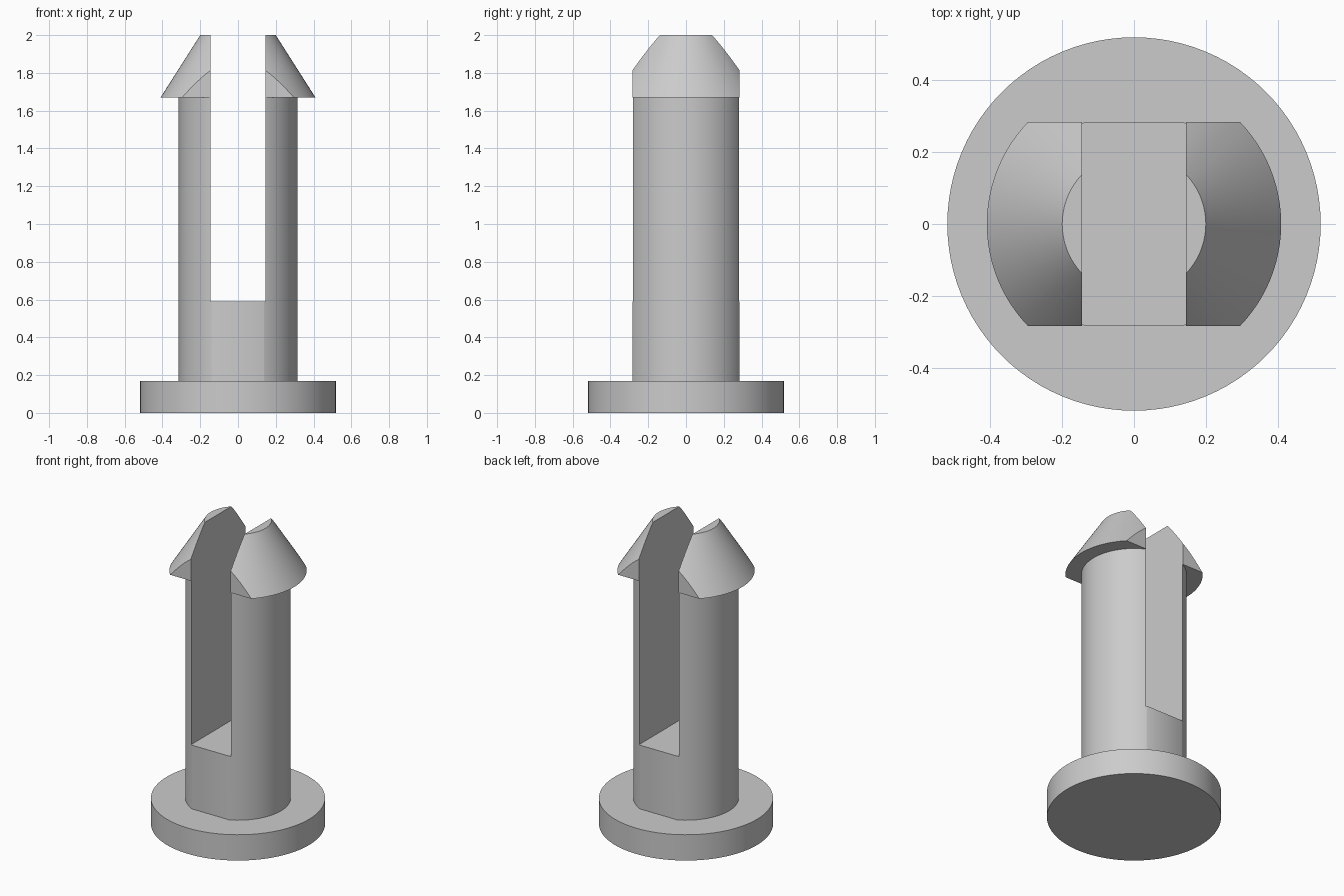
import bpy, bmesh, math
from mathutils import Vector

cube = bpy.data.objects.get("Cube")
if cube:
    bpy.data.objects.remove(cube, do_unlink=True)

SEGMENTS = 96
FLAT = 0.284        # half depth between the front and back flats
SLOT = 0.145        # half width of the slot
SLOT_FLOOR = 0.59

grey = bpy.data.materials.new("light grey")
grey.use_nodes = True
grey.diffuse_color = (0.6, 0.6, 0.6, 1)
grey.node_tree.nodes["Principled BSDF"].inputs["Base Color"].default_value = (0.6, 0.6, 0.6, 1)


def add_object(name, bm):
    bmesh.ops.recalc_face_normals(bm, faces=bm.faces)
    mesh = bpy.data.meshes.new(name)
    bm.to_mesh(mesh)
    bm.free()
    mesh.materials.append(grey)
    obj = bpy.data.objects.new(name, mesh)
    bpy.context.collection.objects.link(obj)
    return obj


def lathe(profile):
    """Closed solid of revolution from (radius, height) pairs."""
    bm = bmesh.new()
    rings = [[bm.verts.new((r * math.cos(a), r * math.sin(a), z))
              for a in (math.tau * i / SEGMENTS for i in range(SEGMENTS))]
             for r, z in profile]
    for low, high in zip(rings, rings[1:]):
        for i in range(SEGMENTS):
            j = (i + 1) % SEGMENTS
            bm.faces.new((low[i], low[j], high[j], high[i]))
    bm.faces.new(rings[0][::-1])
    bm.faces.new(rings[-1])
    return bm


def smooth(obj):
    bpy.ops.object.select_all(action='DESELECT')
    obj.select_set(True)
    bpy.context.view_layer.objects.active = obj
    bpy.ops.object.shade_smooth_by_angle(angle=math.radians(25))


# Round base flange
base = add_object("base_flange", lathe([(0.52, 0), (0.52, 0.17)]))
smooth(base)

# Shaft with barbed conical head, trimmed flat at front and back
bm = lathe([(0.315, 0.1), (0.315, 1.67), (0.41, 1.67), (0.2, 2.0)])
for side in (-1, 1):
    cut = bmesh.ops.bisect_plane(
        bm, geom=bm.verts[:] + bm.edges[:] + bm.faces[:],
        plane_co=Vector((0, side * FLAT, 0)), plane_no=Vector((0, side, 0)),
        clear_outer=True)
    rim = [e for e in cut["geom_cut"] if isinstance(e, bmesh.types.BMEdge)]
    bmesh.ops.holes_fill(bm, edges=rim, sides=0)
pin = add_object("split_pin", bm)

# Slot that splits the pin into two prongs
bm = bmesh.new()
bmesh.ops.create_cube(bm, size=1)
bmesh.ops.scale(bm, vec=(2 * SLOT, 2, 2), verts=bm.verts)
bmesh.ops.translate(bm, vec=(0, 0, SLOT_FLOOR + 1), verts=bm.verts)
cutter = add_object("slot_cutter", bm)

slot = pin.modifiers.new("slot", 'BOOLEAN')
slot.operation = 'DIFFERENCE'
slot.solver = 'EXACT'
slot.object = cutter
bpy.context.view_layer.objects.active = pin
bpy.ops.object.modifier_apply(modifier=slot.name)
bpy.data.objects.remove(cutter, do_unlink=True)
smooth(pin)
